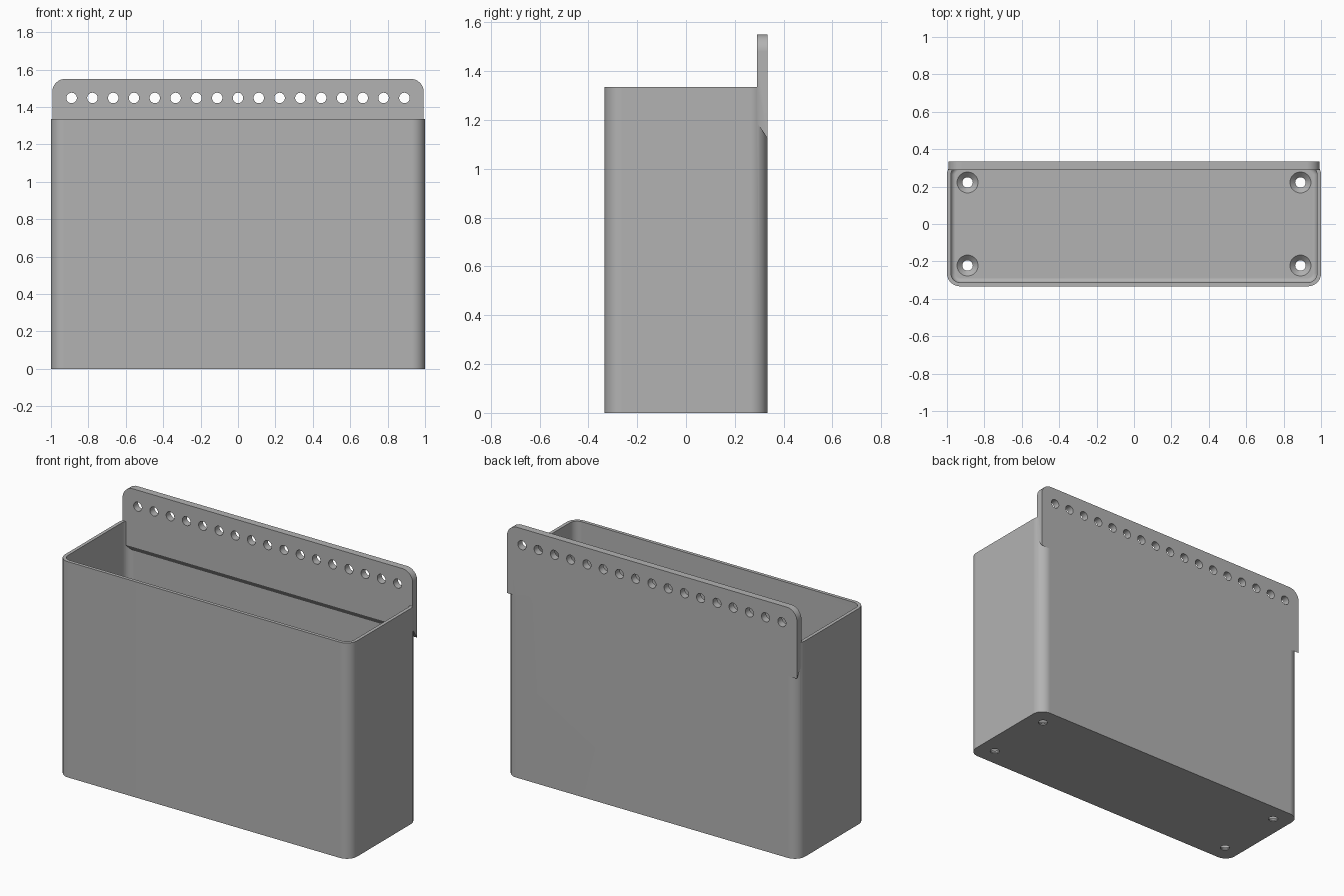
import bpy, bmesh
from math import pi
from mathutils import Matrix, Vector

if "Cube" in bpy.data.objects:
    bpy.data.objects.remove(bpy.data.objects["Cube"])

grey = bpy.data.materials.new("plain grey")
grey.use_nodes = True
grey.diffuse_color = (0.45, 0.45, 0.45, 1)
grey.node_tree.nodes["Principled BSDF"].inputs["Base Color"].default_value = (0.45, 0.45, 0.45, 1)

WIDTH, DEPTH, RIM, TOP = 2.0, 0.667, 1.335, 1.55
WALL, FLOOR, CORNER = 0.021, 0.035, 0.07
BACK = DEPTH / 2
PLATE_FRONT, PLATE_HALF = 0.29, 0.993
HOLE = 0.028


def finish(bm, name):
    bmesh.ops.recalc_face_normals(bm, faces=bm.faces)
    mesh = bpy.data.meshes.new(name)
    bm.to_mesh(mesh)
    bm.free()
    mesh.materials.append(grey)
    ob = bpy.data.objects.new(name, mesh)
    bpy.context.collection.objects.link(ob)
    return ob


def bevel(bm, test, radius, segments=8):
    """Round the edges whose two end points pass the test."""
    edges = [e for e in bm.edges if test(e.verts[0].co, e.verts[1].co)]
    bmesh.ops.bevel(bm, geom=edges, offset=radius, segments=segments,
                    profile=0.5, affect='EDGES')


def upright(a, b):
    return abs(a.z - b.z) > 0.1


def rounded_box(name, sx, sy, z0, z1, radius, floor_radius=0):
    bm = bmesh.new()
    bmesh.ops.create_cube(bm, size=1)
    bmesh.ops.scale(bm, vec=(sx, sy, z1 - z0), verts=bm.verts)
    bmesh.ops.translate(bm, vec=(0, 0, (z0 + z1) / 2), verts=bm.verts)
    bevel(bm, upright, radius)
    if floor_radius:
        bevel(bm, lambda a, b: max(a.z, b.z) < z0 + 0.001, floor_radius, 5)
    return finish(bm, name)


def add_cone(bm, centre, r1, r2, depth, turn=0):
    bmesh.ops.create_cone(bm, cap_ends=True, segments=32, radius1=r1, radius2=r2, depth=depth,
                          matrix=Matrix.Translation(centre) @ Matrix.Rotation(turn, 4, 'X'))


def boolean(target, tool, operation):
    mod = target.modifiers.new(operation.title(), 'BOOLEAN')
    mod.operation, mod.solver, mod.object = operation, 'EXACT', tool
    bpy.context.view_layer.objects.active = target
    bpy.ops.object.modifier_apply(modifier=mod.name)
    bpy.data.objects.remove(tool)


# Open bin with rounded corners and a small fillet around the floor
planter = rounded_box("bin", WIDTH, DEPTH, 0, RIM, CORNER)
cavity = rounded_box("cavity", WIDTH - 2 * WALL, DEPTH - 2 * WALL, FLOOR, RIM + 0.2,
                     CORNER - WALL, 0.025)
boolean(planter, cavity, 'DIFFERENCE')

# Thick back plate: side profile with a sloped underside, pushed across the width
bm = bmesh.new()
profile = [(PLATE_FRONT, 1.19), (BACK, 1.125), (BACK, TOP), (PLATE_FRONT, TOP)]
face = bm.faces.new([bm.verts.new((-PLATE_HALF, y, z)) for y, z in profile])
push = bmesh.ops.extrude_face_region(bm, geom=[face])
bmesh.ops.translate(bm, vec=(2 * PLATE_HALF, 0, 0),
                    verts=[v for v in push["geom"] if isinstance(v, bmesh.types.BMVert)])
bevel(bm, lambda a, b: min(a.z, b.z) > TOP - 0.01 and abs(a.x - b.x) < 0.01, CORNER)
boolean(planter, finish(bm, "back_plate"), 'UNION')

# Row of mounting holes through the plate
bm = bmesh.new()
for i in range(17):
    add_cone(bm, Vector(((i - 8) * 0.1112, BACK, 1.448)), HOLE, HOLE, 0.3, pi / 2)
boolean(planter, finish(bm, "plate_holes"), 'DIFFERENCE')

# Countersunk holes in the four floor corners
bm = bmesh.new()
for x in (-0.89, 0.89):
    for y in (-0.222, 0.222):
        add_cone(bm, Vector((x, y, FLOOR / 2 + 0.003)), HOLE - 0.002, 0.057, FLOOR - 0.004)
floor_sinks = finish(bm, "floor_sinks")
bm = bmesh.new()
for x in (-0.89, 0.89):
    for y in (-0.222, 0.222):
        add_cone(bm, Vector((x, y, 0)), HOLE, HOLE, 0.05)
boolean(planter, floor_sinks, 'DIFFERENCE')
boolean(planter, finish(bm, "floor_holes"), 'DIFFERENCE')

# Smooth rounded corners, keep flat faces flat
planter.select_set(True)
bpy.context.view_layer.objects.active = planter
bpy.ops.object.shade_smooth_by_angle(angle=pi / 6)
weighted = planter.modifiers.new("Weighted Normal", 'WEIGHTED_NORMAL')
weighted.keep_sharp = True
